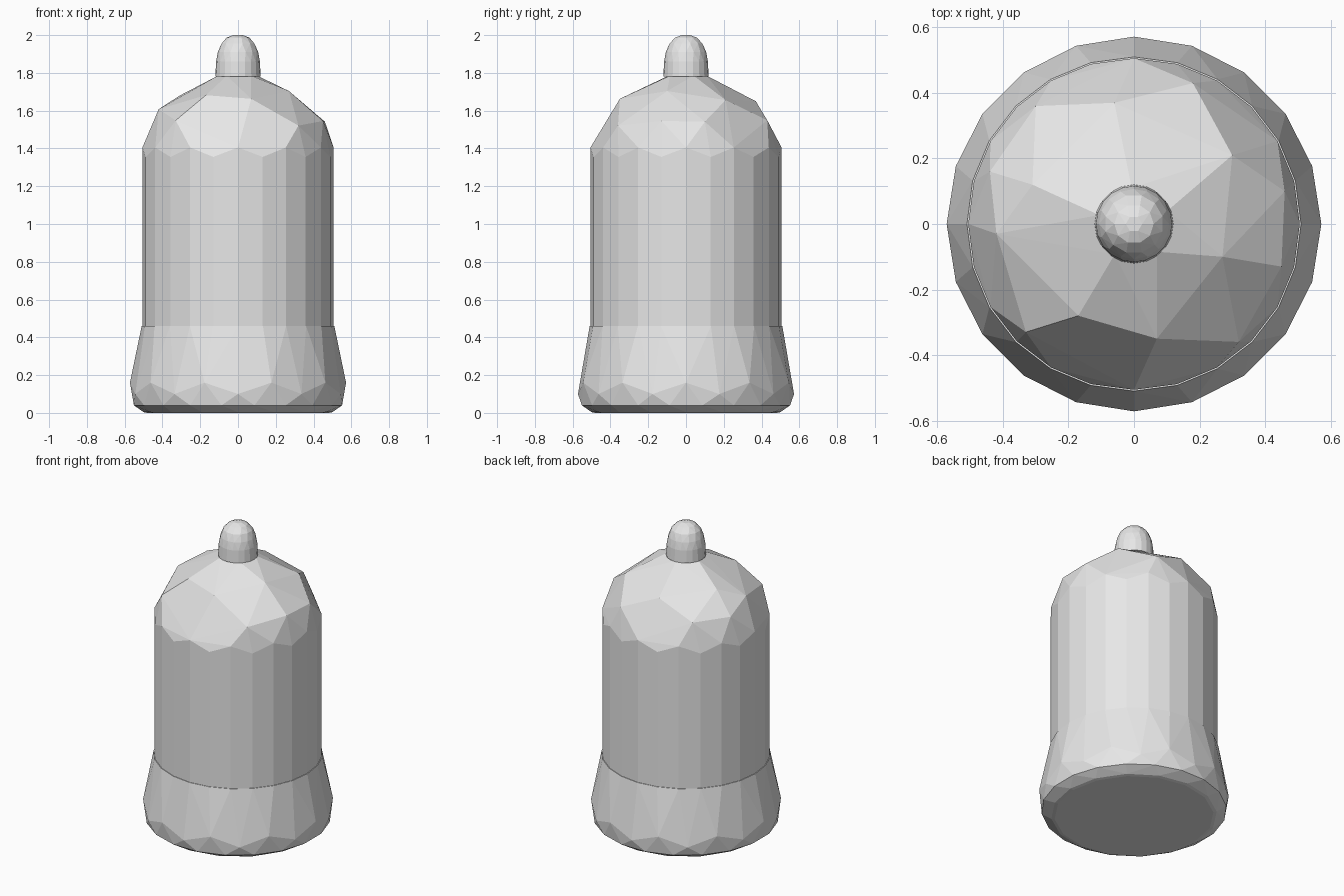
import bpy, bmesh, math

cube = bpy.data.objects.get("Cube")
if cube:
    bpy.data.objects.remove(cube, do_unlink=True)

gray = bpy.data.materials.new("plain gray")
gray.use_nodes = True
color = (0.8, 0.8, 0.8, 1)
gray.diffuse_color = color
gray.node_tree.nodes["Principled BSDF"].inputs["Base Color"].default_value = color


def ring(radius, z, sides, turn=0.0, ripple=0.0):
    """Points on a circle; ripple alternates their height, turn is in steps."""
    points = []
    for i in range(sides):
        a = (i + turn) * math.tau / sides
        points.append((radius * math.cos(a), radius * math.sin(a),
                       z + ripple * (-1) ** i))
    return points


def faceted_part(name, points):
    """Wrap the points in a flat-shaded convex shell."""
    bm = bmesh.new()
    for p in points:
        bm.verts.new(p)
    bmesh.ops.convex_hull(bm, input=bm.verts[:])
    loose = [v for v in bm.verts if not v.link_faces]
    bmesh.ops.delete(bm, geom=loose, context='VERTS')
    bmesh.ops.dissolve_limit(bm, angle_limit=math.radians(0.5),
                             verts=bm.verts[:], edges=bm.edges[:])
    bmesh.ops.recalc_face_normals(bm, faces=bm.faces[:])
    mesh = bpy.data.meshes.new(name)
    bm.to_mesh(mesh)
    bm.free()
    mesh.materials.append(gray)
    obj = bpy.data.objects.new(name, mesh)
    bpy.context.collection.objects.link(obj)
    return obj


# Domed body: straight wall, irregular facets on the dome, small flat crown
def dome_height(x, y):
    r = math.hypot(x, y)
    return 1.40 + 0.368 * math.sqrt(max(0, 1 - (r / 0.51) ** 2))


dome_corners = [
    (-0.31, 0.12), (-0.06, 0.37), (0.30, 0.21), (0.27, -0.10), (0.07, -0.35),
    (-0.17, -0.28), (-0.42, -0.03), (0.45, -0.13), (-0.33, -0.33),
    (0.32, -0.36), (0.18, 0.43), (-0.30, 0.36), (-0.44, 0.16), (0.46, 0.10),
]
dome = [(x, y, dome_height(x, y)) for x, y in dome_corners]
faceted_part("domed_body", ring(0.506, 0.42, 24) + ring(0.506, 1.38, 24, 0, 0.025)
             + dome + ring(0.11, 1.785, 5, 0.3))

# Flared skirt with a rounded foot
faceted_part("flared_skirt", ring(0.51, 0.46, 24) + ring(0.572, 0.13, 20, 0, 0.03)
             + ring(0.558, 0.04, 20, 0.5) + ring(0.50, 0.004, 16)
             + ring(0.48, 0.0, 16))

# Rounded knob on the crown
faceted_part("top_knob", ring(0.12, 1.78, 20) + ring(0.116, 1.86, 20)
             + ring(0.107, 1.91, 16) + ring(0.09, 1.955, 12, 0.5)
             + ring(0.06, 1.987, 10) + ring(0.025, 2.0, 6))
